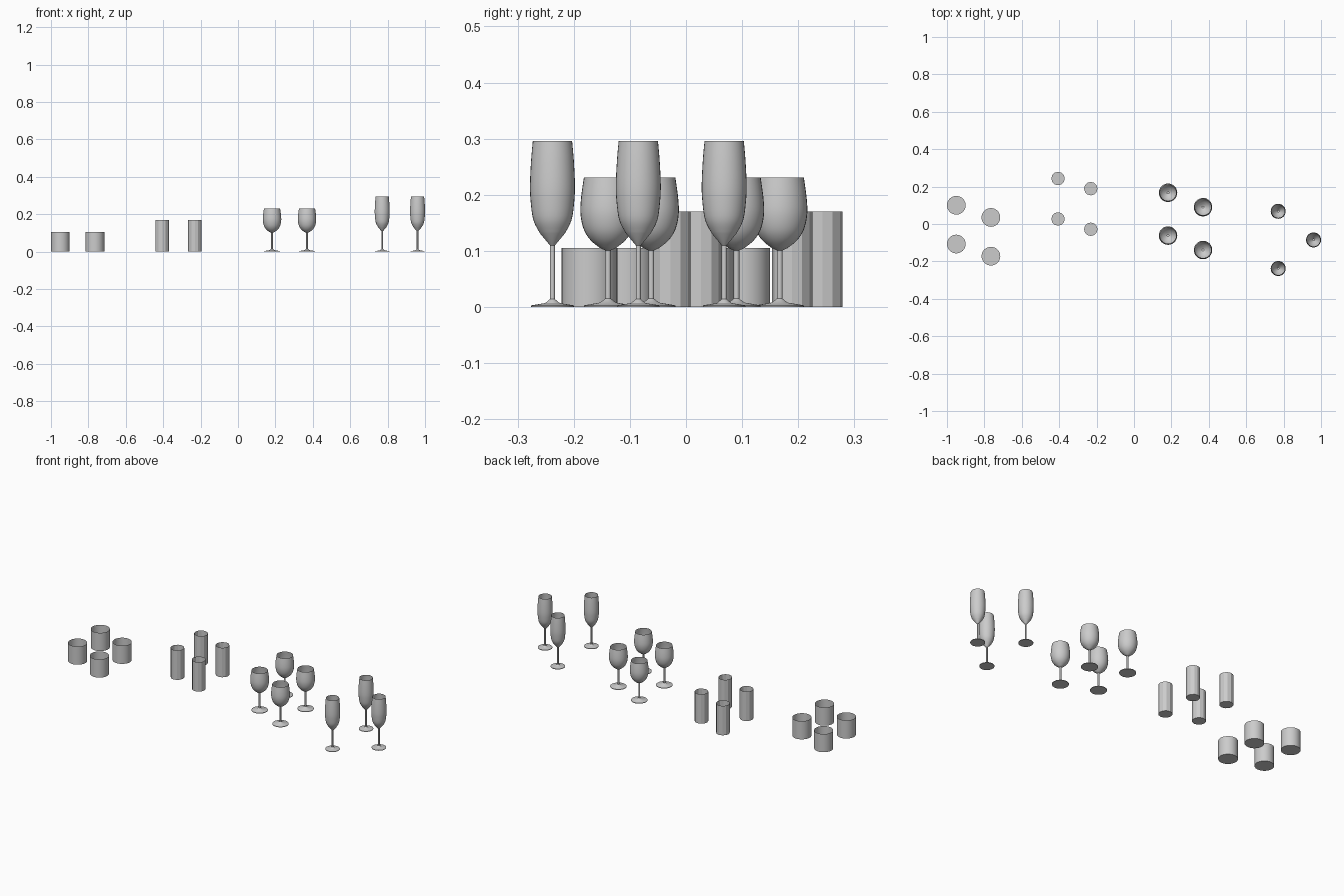
import bpy, bmesh, math

if "Cube" in bpy.data.objects:
    bpy.data.objects.remove(bpy.data.objects["Cube"])


def lathe(name, profile, sides, smooth, locations):
    """Revolve (radius, z) points around z; a zero radius closes the end."""
    bm = bmesh.new()
    rings = []
    for r, z in profile:
        if r == 0:
            rings.append([bm.verts.new((0, 0, z))])
        else:
            rings.append([bm.verts.new((r * math.cos(2 * math.pi * i / sides),
                                        r * math.sin(2 * math.pi * i / sides), z))
                          for i in range(sides)])
    for a, b in zip(rings, rings[1:]):
        for i in range(sides):
            j = (i + 1) % sides
            if len(a) == 1:
                bm.faces.new((a[0], b[j], b[i]))
            else:
                bm.faces.new((a[i], a[j], b[j], b[i]))
    mesh = bpy.data.meshes.new(name)
    bm.to_mesh(mesh)
    bm.free()
    for n, (x, y) in enumerate(locations):
        ob = bpy.data.objects.new(f"{name}_{n + 1}", mesh)
        ob.location = (x, y, 0)
        bpy.context.collection.objects.link(ob)
        if smooth and n == 0:
            bpy.ops.object.select_all(action='DESELECT')
            ob.select_set(True)
            bpy.context.view_layer.objects.active = ob
            bpy.ops.object.shade_smooth_by_angle(angle=math.radians(30))


def curve(points, steps=4):
    """Catmull-Rom smoothing of a bowl profile."""
    p = [points[0]] + points + [points[-1]]
    out = []
    for k in range(1, len(p) - 2):
        for s in range(steps):
            t = s / steps
            out.append(tuple(0.5 * (2 * b + (c - a) * t + (2 * a - 5 * b + 4 * c - d) * t * t
                                    + (3 * b - a - 3 * c + d) * t ** 3)
                             for a, b, c, d in zip(p[k - 1], p[k], p[k + 1], p[k + 2])))
    return out + [points[-1]]


# Short tumblers: round, open at the top
lathe("tumbler", [(0, 0), (0.05, 0), (0.05, 0.105)], 32, True,
      [(-0.95, 0.10), (-0.95, -0.107), (-0.765, 0.035), (-0.765, -0.172)])

# Tall glasses: faceted sides, open at the top
lathe("tall_glass", [(0, 0), (0.036, 0), (0.036, 0.17)], 12, False,
      [(-0.406, 0.243), (-0.406, 0.027), (-0.231, 0.189), (-0.231, -0.028)])

# Wine glasses: foot, stem and round bowl
wine = [(0, 0), (0.043, 0), (0.043, 0.003), (0.014, 0.008), (0.005, 0.015), (0.005, 0.101)]
wine += curve([(0.014, 0.105), (0.031, 0.119), (0.043, 0.138), (0.049, 0.165),
               (0.048, 0.195), (0.043, 0.231)])
lathe("wine_glass", wine, 32, True,
      [(0.182, 0.167), (0.182, -0.062), (0.369, 0.09), (0.369, -0.139)])

# Flutes: foot, stem and tall slim bowl
flute = [(0, 0), (0.038, 0), (0.038, 0.003), (0.013, 0.007), (0.0045, 0.014),
         (0.0045, 0.11), (0.007, 0.113)]
flute += curve([(0.022, 0.131), (0.034, 0.155), (0.039, 0.19), (0.040, 0.22),
                (0.038, 0.262), (0.035, 0.296)])
lathe("flute", flute, 32, True, [(0.771, 0.068), (0.771, -0.238), (0.96, -0.085)])
